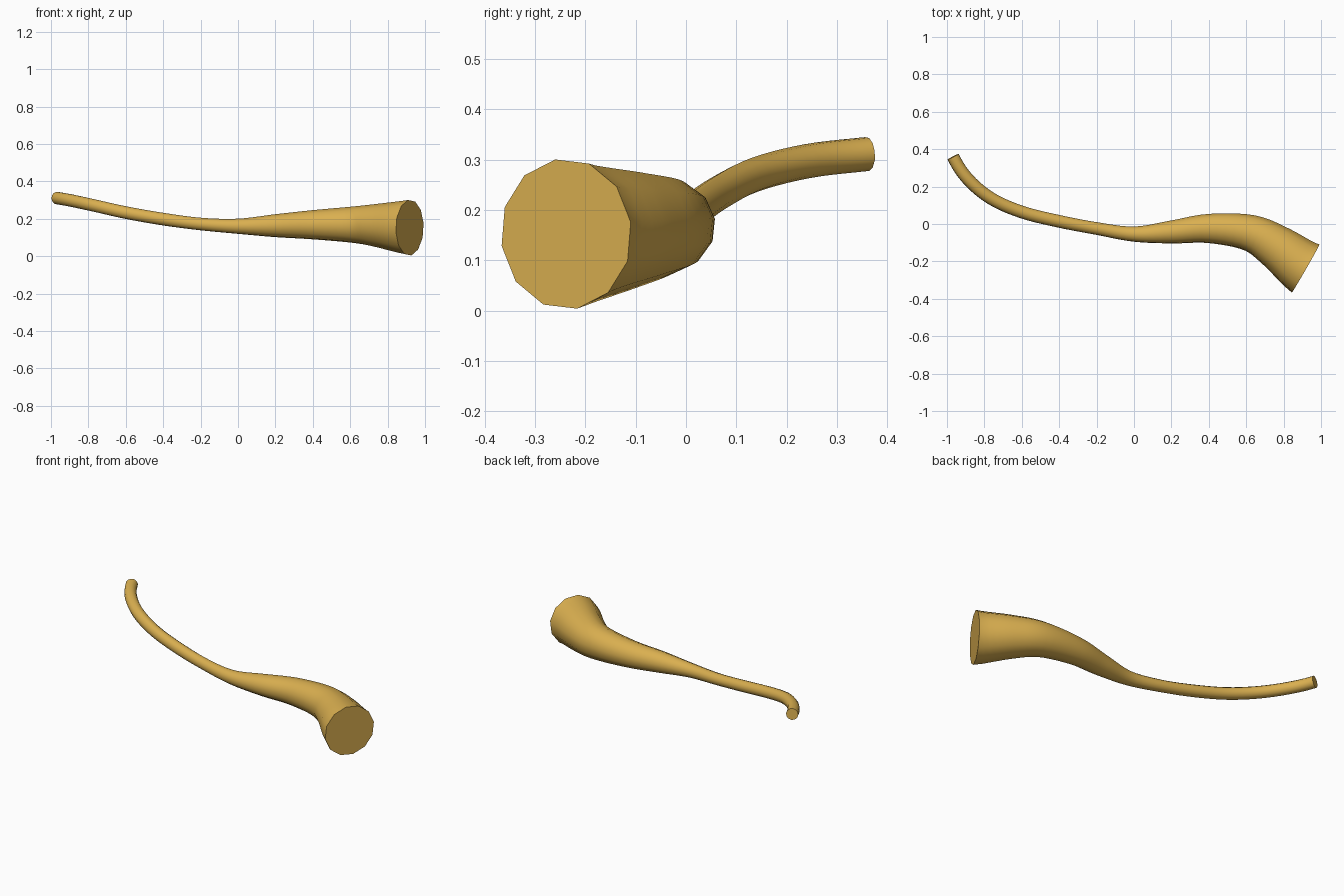
import bpy
import bmesh
import math
from mathutils import Vector

cube = bpy.data.objects.get("Cube")
if cube:
    bpy.data.objects.remove(cube, do_unlink=True)

SIDES = 12
STEPS = 5
PHASE = math.radians(9)

# Centre line and radius of the horn: x, y, z, radius
stations = [Vector(s) for s in (
    (-0.967, 0.360, 0.311, 0.034),
    (-0.890, 0.242, 0.297, 0.034),
    (-0.765, 0.137, 0.270, 0.034),
    (-0.600, 0.064, 0.233, 0.034),
    (-0.400, 0.014, 0.198, 0.034),
    (-0.200, -0.024, 0.172, 0.034),
    (0.000, -0.054, 0.160, 0.041),
    (0.200, -0.043, 0.163, 0.062),
    (0.400, -0.024, 0.168, 0.079),
    (0.620, -0.048, 0.168, 0.099),
    (0.765, -0.125, 0.162, 0.121),
    (0.918, -0.238, 0.152, 0.150),
)]


def spline(a, b, c, d, t):
    """Catmull-Rom point between b and c."""
    return 0.5 * (2 * b + (c - a) * t + (2 * a - 5 * b + 4 * c - d) * t ** 2
                  + (3 * b - a - 3 * c + d) * t ** 3)


# Smooth path, with end tangents pinned by mirrored and bent end points
start = 2 * stations[0] - stations[1] + Vector((0.03, 0.02, 0, 0))
end = stations[-1] + Vector((0.14, -0.066, -0.008, 0.028))
pts = [start] + stations + [end]
path = [spline(*pts[i:i + 4], k / STEPS)
        for i in range(len(stations) - 1) for k in range(STEPS)]
path.append(stations[-1])

# Horn: rings swept along the path, capped at both ends
bm = bmesh.new()
rings = []
for i, p in enumerate(path):
    if i == 0:
        tangent = Vector((-0.45, 0.89, 0.06)) * -1
    elif i == len(path) - 1:
        tangent = Vector((0.87, -0.50, -0.02))
    else:
        tangent = (path[i + 1] - path[i - 1]).to_3d()
    tangent.normalize()
    side = Vector((0, 0, 1)).cross(tangent).normalized()
    up = tangent.cross(side)
    ring = []
    for k in range(SIDES):
        a = PHASE + k * math.tau / SIDES
        ring.append(bm.verts.new(p.to_3d() + p.w * (up * math.cos(a) - side * math.sin(a))))
    rings.append(ring)
for r, s in zip(rings, rings[1:]):
    for k in range(SIDES):
        n = (k + 1) % SIDES
        bm.faces.new((r[k], r[n], s[n], s[k]))
bm.faces.new(rings[0])
bm.faces.new(rings[-1])
bmesh.ops.recalc_face_normals(bm, faces=bm.faces)

mesh = bpy.data.meshes.new("horn")
bm.to_mesh(mesh)
bm.free()
horn = bpy.data.objects.new("horn", mesh)
bpy.context.collection.objects.link(horn)

# Warm brass colour
brass = bpy.data.materials.new("brass")
brass.use_nodes = True
colour = (0.70, 0.43, 0.08, 1)
brass.diffuse_color = colour
brass.node_tree.nodes["Principled BSDF"].inputs["Base Color"].default_value = colour
mesh.materials.append(brass)

# Smooth sides, crisp cap rims
bpy.ops.object.select_all(action='DESELECT')
horn.select_set(True)
bpy.context.view_layer.objects.active = horn
bpy.ops.object.shade_smooth_by_angle(angle=math.radians(40))
